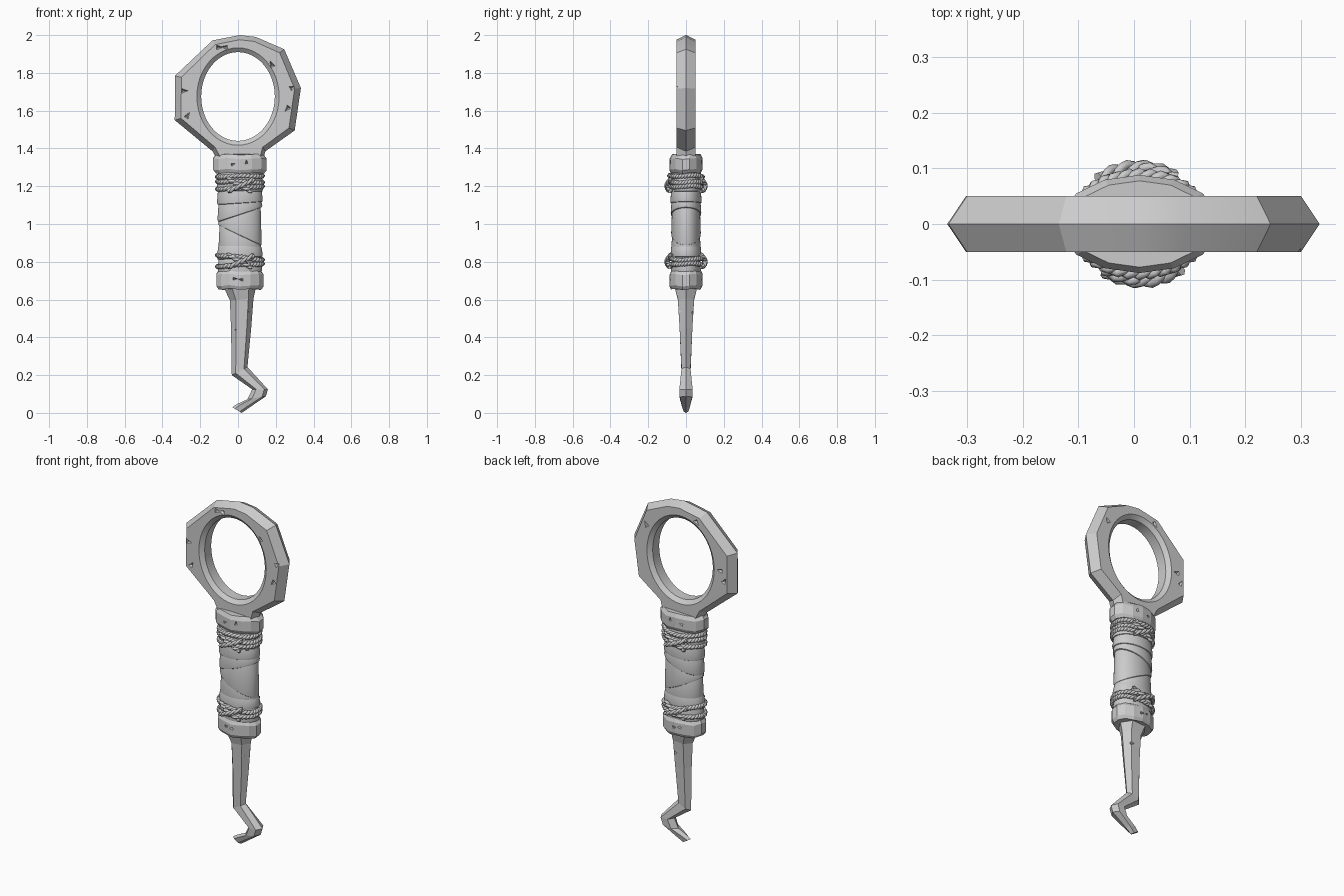
import bpy, bmesh
from math import sin, cos, pi, tau

if "Cube" in bpy.data.objects:
    bpy.data.objects.remove(bpy.data.objects["Cube"])

CX = 0.01  # grip axis


def loft(name, loops, smooth=False):
    """Skin closed loops of equal length and cap both ends."""
    bm = bmesh.new()
    rows = [[bm.verts.new(p) for p in loop] for loop in loops]
    n = len(rows[0])
    for a, b in zip(rows, rows[1:]):
        for i in range(n):
            j = (i + 1) % n
            bm.faces.new((a[i], a[j], b[j], b[i]))
    bm.faces.new(rows[0])
    bm.faces.new(rows[-1])
    bmesh.ops.recalc_face_normals(bm, faces=bm.faces)
    me = bpy.data.meshes.new(name)
    bm.to_mesh(me)
    bm.free()
    ob = bpy.data.objects.new(name, me)
    bpy.context.collection.objects.link(ob)
    if smooth:
        activate(ob)
        bpy.ops.object.shade_smooth_by_angle(angle=0.6)
    return ob


def activate(ob):
    bpy.ops.object.select_all(action='DESELECT')
    ob.select_set(True)
    bpy.context.view_layer.objects.active = ob


def cut(ob, cutter):
    cutter.hide_render = True
    mod = ob.modifiers.new("cut", 'BOOLEAN')
    mod.operation = 'DIFFERENCE'
    mod.solver = 'EXACT'
    mod.object = cutter
    activate(ob)
    bpy.ops.object.modifier_apply(modifier=mod.name)
    bpy.data.objects.remove(cutter)


def chip(ob, x, z, y, rot, r=0.03):
    """Gouge a small three-sided chip into a face at depth y."""
    out, tip = y * 1.2, y * 0.72
    tri = [(x + r * k * cos(rot + a), z + r * k * sin(rot + a))
           for a, k in ((0, 1.3), (2.2, 0.8), (4.1, 0.8))]
    cut(ob, loft("chip_cutter", [[(px, out, pz) for px, pz in tri],
                                 [(x + (px - x) * .15, tip, z + (pz - z) * .15) for px, pz in tri]]))


def ellipse_y(rx, rz, y, n=48):
    return [(rx * cos(tau * i / n), y, 1.675 + rz * sin(tau * i / n)) for i in range(n)]


# Ring head: irregular polygon with a sharp outer ridge
outline = [(-.135, 1.972), (.01, 2.0), (.095, 1.99), (.245, 1.925), (.333, 1.72),
           (.30, 1.495), (.145, 1.385), (.13, 1.33), (-.105, 1.33), (-.135, 1.385),
           (-.335, 1.55), (-.333, 1.785)]
loops = []
for y, s in ((-.05, .9), (0, 1), (.05, .9)):
    loops.append([(x * s, y, 1.675 + (z - 1.675) * (s + (1 - s) * .25)) for x, z in outline])
ring = loft("ring_head", loops)
cut(ring, loft("hole_cutter", [ellipse_y(.235, .275, -.065), ellipse_y(.195, .235, -.03),
                               ellipse_y(.195, .235, .03), ellipse_y(.235, .275, .065)]))
for x, z, rot in ((-.29, 1.705, 0), (-.27, 1.57, 1), (-.105, 1.935, 0), (-.065, 1.935, 3),
                  (.18, 1.84, 2), (.285, 1.72, .5), (.265, 1.615, 4)):
    chip(ring, x, z, -.05, rot)
for x, z, rot in ((.22, 1.82, 1), (-.1, 1.925, 4), (-.26, 1.68, 0), (-.28, 1.62, 2)):
    chip(ring, x, z, .05, rot)
activate(ring)
bpy.ops.object.shade_smooth_by_angle(angle=0.3)


# Faceted collars
def collar(name, rx, ry, z0, z1, n=14):
    rows = []
    for z, s in ((z0, .9), (z0 + .018, 1), (z1 - .022, 1), (z1, .88)):
        rows.append([(CX + rx * s * cos(tau * (i + .5) / n), ry * s * sin(tau * (i + .5) / n),
                      z + .004 * sin(i * 2.3)) for i in range(n)])
    return loft(name, rows)


top = collar("upper_collar", .145, .088, 1.27, 1.368)
low = collar("lower_collar", .128, .088, .655, .755)
for side in (-1, 1):
    chip(top, -.03, 1.315, side * .086, .3, .02)
    chip(top, .045, 1.325, side * .086, 1.6, .022)
    chip(low, -.02, .71, side * .086, 0, .02)
    chip(low, .02, .705, side * .086, 3, .02)


# Cloth wraps: tilted overlapping bands, edges given as z at left and right
def band(name, upper, lower, s):
    n, rx, ry = 40, .113 * s, .077 * s
    rows = []
    for (zl, zr), dz, k in ((lower, 0, .95), (lower, .004, 1.03), (lower, .014, 1.05),
                            (upper, -.012, 1.0), (upper, 0, .96)):
        rows.append([(CX + rx * k * cos(tau * i / n), ry * k * sin(tau * i / n),
                      (zl + zr) / 2 + (zr - zl) / 2 * cos(tau * i / n) + dz) for i in range(n)])
    loft(name, rows, True)


band("wrap_top", (1.28, 1.28), (1.175, 1.17), 1.03)
band("wrap_upper", (1.2, 1.19), (1.10, 1.115), 1.02)
band("wrap_middle", (1.12, 1.135), (1.01, 1.085), 1.0)
band("wrap_slanted", (1.03, 1.11), (.99, .885), .97)
band("wrap_lower", (1.01, .92), (.87, .87), .95)
band("wrap_bottom", (.89, .885), (.81, .825), 1.02)
band("wrap_end", (.83, .845), (.745, .745), .99)


# Twisted two-strand cords lying on the grip surface
def cords(name, paths):
    cu = bpy.data.curves.new(name, 'CURVE')
    cu.dimensions = '3D'
    cu.bevel_depth = .0085
    cu.bevel_resolution = 1
    cu.use_fill_caps = True
    for a0, a1, z0, z1, lift in paths:
        closed = abs(a1 - a0) > 6
        n = 80 if closed else 16
        twist = 18 * tau if closed else 2.5 * tau
        for phase in (0, pi):
            sp = cu.splines.new('POLY')
            sp.points.add(n - 1)
            sp.use_cyclic_u = closed
            for i in range(n):
                t = i / (n if closed else n - 1)
                a = a0 + (a1 - a0) * t
                off = .006 * cos(twist * t + phase) + lift
                if closed:
                    z = (z0 + z1) / 2 + (z1 - z0) / 2 * cos(a) + .003 * sin(3 * a)
                else:
                    z = z0 + (z1 - z0) * t
                    off += .006 * sin(pi * t)
                sp.points[i].co = (CX + (.116 + off) * cos(a), (.084 + off) * sin(a),
                                   z + .006 * sin(twist * t + phase), 1)
    ob = bpy.data.objects.new(name, cu)
    bpy.context.collection.objects.link(ob)


def lashing(name, rings, zc):
    paths = [(0, tau, zl, zr, .003) for zl, zr in rings]
    for c in (-pi / 2, pi / 2):  # crossed knots front and back
        paths += [(c - .55, c + .5, zc + .035, zc - .035, .008),
                  (c - .5, c + .6, zc - .035, zc + .03, .012)]
    cords(name, paths)


lashing("upper_lashing", ((1.25, 1.255), (1.225, 1.22), (1.185, 1.2)), 1.207)
lashing("lower_lashing", ((.835, .81), (.775, .79)), .805)

# Shaft and hooked tip: six-sided sections (left xz, right xz, half depth)
stations = [((-.075, .665), (.095, .665), .06), ((-.043, .595), (.082, .605), .043),
            ((-.037, .45), (.07, .45), .034), ((-.033, .2), (.05, .243), .024),
            ((.075, .125), (.158, .125), .035), ((.05, .072), (.148, .088), .033),
            ((-.005, .047), (.06, .028), .021), ((-.03, .03), (.02, .0), .012)]
rows = []
for (lx, lz), (rx, rz), d in stations:
    rows.append([(lx + (rx - lx) * t, y * d, lz + (rz - lz) * t)
                 for t, y in ((0, 0), (.25, -1), (.78, -1), (1, 0), (.78, 1), (.25, 1))])
shaft = loft("hooked_shaft", rows)
chip(shaft, .06, .535, -.036, .3, .02)
chip(shaft, -.015, .44, -.033, 2, .016)
chip(shaft, .05, .53, .036, 3, .02)
